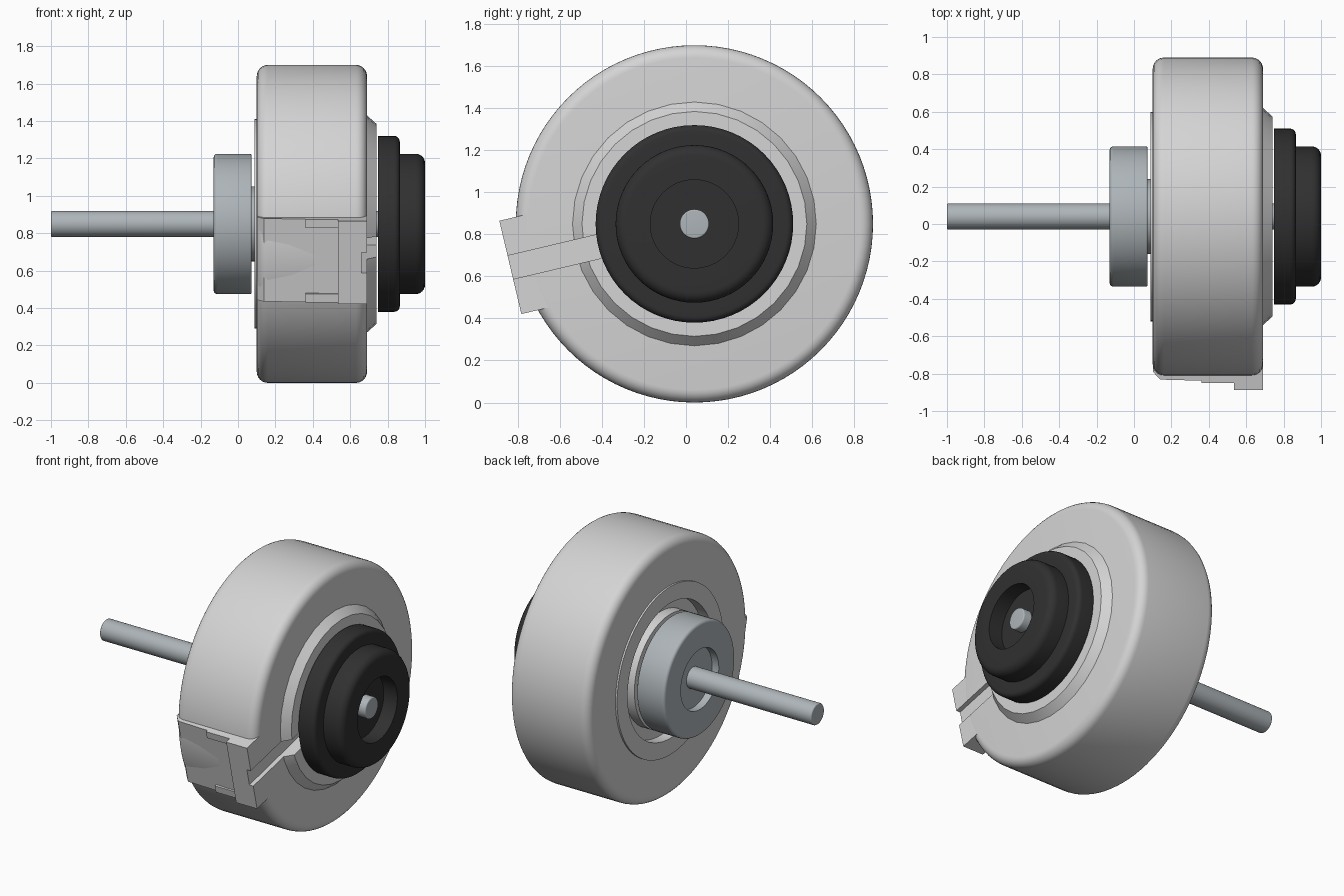
import bpy, bmesh, math

if "Cube" in bpy.data.objects:
    bpy.data.objects.remove(bpy.data.objects["Cube"])

CY, CZ = 0.04, 0.85           # motor axis runs along x through here
TILT = math.radians(13.3)     # connector block angle below -y


def material(name, rgb):
    m = bpy.data.materials.new(name)
    m.diffuse_color = (*rgb, 1)
    m.use_nodes = True
    m.node_tree.nodes["Principled BSDF"].inputs["Base Color"].default_value = m.diffuse_color
    return m


WHITE = material("light grey plastic", (0.66, 0.66, 0.66))
STEEL = material("blue grey metal", (0.42, 0.46, 0.48))
BLACK = material("black rubber", (0.03, 0.03, 0.03))


def finish(bm, name, mat):
    bmesh.ops.remove_doubles(bm, verts=bm.verts, dist=1e-5)
    bmesh.ops.recalc_face_normals(bm, faces=bm.faces)
    me = bpy.data.meshes.new(name)
    bm.to_mesh(me)
    bm.free()
    me.materials.append(mat)
    ob = bpy.data.objects.new(name, me)
    bpy.context.collection.objects.link(ob)
    return ob


def activate(ob):
    bpy.ops.object.select_all(action='DESELECT')
    ob.select_set(True)
    bpy.context.view_layer.objects.active = ob


def rounded(profile, steps=6):
    """Expand (x, r, fillet) right-angle corners into quarter arcs."""
    out = []
    for i, p in enumerate(profile):
        if len(p) == 2:
            out.append(p)
            continue
        x, r, f = p
        ends = []
        for q in (profile[i - 1], profile[i + 1]):
            d = math.hypot(q[0] - x, q[1] - r)
            ends.append(((q[0] - x) / d * f, (q[1] - r) / d * f))
        (ax, ar), (bx, br) = ends
        for k in range(steps + 1):
            t = k / steps * math.pi / 2
            ca, cb = 1 - math.sin(t), 1 - math.cos(t)
            out.append((x + ax * ca + bx * cb, r + ar * ca + br * cb))
    return out


def lathe(name, profile, mat, sides=64):
    bm = bmesh.new()
    rings = []
    for x, r in rounded(profile):
        n = 1 if r == 0 else sides
        rings.append([bm.verts.new((x, CY + r * math.cos(math.tau * i / sides),
                                    CZ + r * math.sin(math.tau * i / sides)))
                      for i in range(n)])
    for a, b in zip(rings, rings[1:]):
        for i in range(sides):
            j = (i + 1) % sides
            quad = [a[i % len(a)], a[j % len(a)], b[j % len(b)], b[i % len(b)]]
            bm.faces.new(list(dict.fromkeys(quad)))
    return finish(bm, name, mat)


def radial_prism(name, outline, v0, v1, mat):
    """Extrude an (x, radial) outline across the tilted connector direction."""
    bm = bmesh.new()
    c, s = math.cos(TILT), math.sin(TILT)
    ends = [[bm.verts.new((x, CY - c * u - s * v, CZ - s * u + c * v)) for x, u in outline]
            for v in (v0, v1)]
    for e in ends:
        bm.faces.new(e)
    for i in range(len(outline)):
        j = (i + 1) % len(outline)
        bm.faces.new([ends[0][i], ends[0][j], ends[1][j], ends[1][i]])
    return finish(bm, name, mat)


def box(x0, x1, u0, u1):
    return [(x0, u0), (x1, u0), (x1, u1), (x0, u1)]


# Main casing with the annular pocket on the shaft side
casing = lathe("casing", [(0.09, 0), (0.09, 0.375), (0.16, 0.375), (0.16, 0.45), (0.088, 0.45),
                          (0.088, 0.56), (0.10, 0.56), (0.10, 0.85, 0.06),
                          (0.69, 0.85, 0.06), (0.69, 0)], WHITE, 96)

# Conical flange behind the rubber cap
flange = lathe("flange", [(0.65, 0), (0.65, 0.58), (0.69, 0.58), (0.74, 0.535), (0.74, 0)],
               WHITE, 32)

# Connector block on the side, with two raised tabs
block = radial_prism("connector_block",
                     [(0.102, 0.6), (0.102, 0.80), (0.14, 0.842), (0.535, 0.853),
                      (0.535, 0.90), (0.689, 0.90), (0.689, 0.6)], -0.228, 0.228, WHITE)
tabs = [radial_prism("connector_tab_" + n, box(0.36, 0.54, 0.7, 0.862), a, b, WHITE)
        for n, a, b in (("lower", -0.228, -0.18), ("upper", 0.18, 0.228))]

# Cable channel cut through block, casing face and flange
cutter = radial_prism("channel_cutter", box(0.66, 0.80, 0.25, 1.0), -0.057, 0.057, WHITE)
cutter.hide_render = True
for ob in (casing, flange, block):
    activate(ob)
    mod = ob.modifiers.new("channel", 'BOOLEAN')
    mod.object = cutter
    mod.solver = 'EXACT'
    bpy.ops.object.modifier_apply(modifier=mod.name)
bpy.data.objects.remove(cutter)

# Metal mounting hub with a recess around the shaft and a short boss behind
hub = lathe("hub", [(-0.08, 0), (-0.08, 0.2), (-0.13, 0.2), (-0.13, 0.375, 0.02),
                    (0.073, 0.375, 0.01), (0.073, 0)], STEEL)
boss = lathe("hub_boss", [(0.06, 0), (0.06, 0.2), (0.10, 0.2), (0.10, 0)], STEEL)

# Stepped rubber cap with a recess showing the shaft end
cap = lathe("rubber_cap", [(0.748, 0), (0.748, 0.47), (0.865, 0.47, 0.03), (0.865, 0.375),
                           (1.0, 0.375, 0.05), (1.0, 0.21), (0.90, 0.21), (0.90, 0)], BLACK)

# Shaft through the whole motor
shaft = lathe("shaft", [(-1.0, 0), (-1.0, 0.07, 0.008), (0.96, 0.07, 0.008), (0.96, 0)],
              STEEL, 32)

for ob in (casing, flange, hub, boss, cap, shaft):
    activate(ob)
    bpy.ops.object.shade_smooth_by_angle(angle=math.radians(30))
